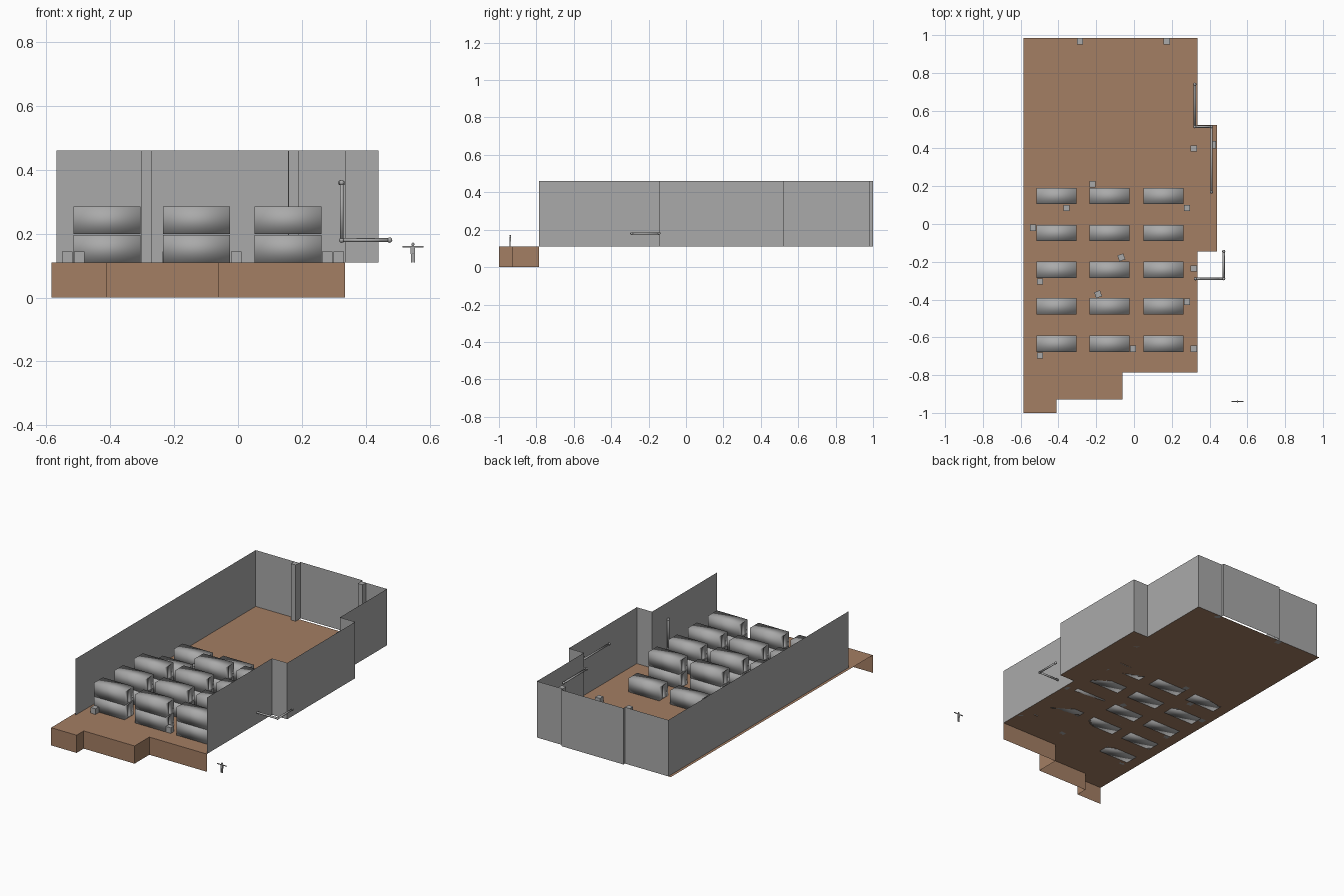
import bpy, bmesh
from math import radians
from mathutils import Matrix, Vector

cube = bpy.data.objects.get("Cube")
if cube:
    bpy.data.objects.remove(cube)

FLOOR, TOP = 0.11, 0.46


def material(name, rgb):
    m = bpy.data.materials.new(name)
    m.use_nodes = True
    m.diffuse_color = (*rgb, 1)
    m.node_tree.nodes["Principled BSDF"].inputs["Base Color"].default_value = (*rgb, 1)
    return m


BROWN = material("brown floor", (0.37, 0.21, 0.126))
GREY = material("plain grey", (0.4, 0.4, 0.4))


def finish(bm, name, mat, smooth=False):
    me = bpy.data.meshes.new(name)
    for f in bm.faces:
        f.smooth = smooth
    bm.to_mesh(me)
    bm.free()
    me.materials.append(mat)
    ob = bpy.data.objects.new(name, me)
    bpy.context.collection.objects.link(ob)
    return ob


def curtain(name, path, z0, z1, mat):
    """Thin upright sheet following a plan path."""
    bm = bmesh.new()
    low = [bm.verts.new((x, y, z0)) for x, y in path]
    high = [bm.verts.new((x, y, z1)) for x, y in path]
    for i in range(len(path) - 1):
        bm.faces.new((low[i], low[i + 1], high[i + 1], high[i]))
    return finish(bm, name, mat)


def box(name, centre, size, turn=0):
    bm = bmesh.new()
    m = (Matrix.Translation(centre) @ Matrix.Rotation(radians(turn), 4, 'Z')
         @ Matrix.Diagonal((*size, 1)))
    bmesh.ops.create_cube(bm, size=1, matrix=m)
    return finish(bm, name, GREY)


def pipe(name, points, radius):
    """Round tubes with ball joints at the corners."""
    bm = bmesh.new()
    pts = [Vector(p) for p in points]
    for a, b in zip(pts, pts[1:]):
        d = b - a
        m = Matrix.Translation((a + b) / 2) @ d.to_track_quat('Z', 'Y').to_matrix().to_4x4()
        bmesh.ops.create_cone(bm, cap_ends=True, segments=12, radius1=radius,
                              radius2=radius, depth=d.length, matrix=m)
    for p in pts:
        bmesh.ops.create_uvsphere(bm, u_segments=12, v_segments=8,
                                  radius=radius * 1.4, matrix=Matrix.Translation(p))
    return finish(bm, name, GREY, True)


# Floor sheet and the stepped skirt along its front edge
front = [(-0.585, -1), (-0.41, -1), (-0.41, -0.93), (-0.06, -0.93),
         (-0.06, -0.785), (0.335, -0.785)]
side = [(0.335, -0.145), (0.44, -0.145), (0.44, 0.523), (0.335, 0.523), (0.335, 0.985)]
bm = bmesh.new()
bm.faces.new([bm.verts.new((x, y, FLOOR)) for x, y in front + side + [(-0.585, 0.985)]])
finish(bm, "floor", BROWN)
curtain("front_skirt", front, 0, FLOOR, BROWN)

# Walls, open at the front, with a shallow recess at the back
back = [(0.157, 0.985), (0.157, 1), (-0.27, 1), (-0.27, 0.985),
        (-0.568, 0.985), (-0.568, -0.785)]
curtain("walls", front[-1:] + side + back, FLOOR, TOP, GREY)
for x in (-0.286, 0.174):
    box("back_pillar", (x, 0.968, (FLOOR + TOP) / 2), (0.033, 0.033, TOP - FLOOR))


# Storage units with a slot in each end, mostly stacked in pairs
def storage_unit(x, y, z):
    bm = bmesh.new()
    m = Matrix.Translation((x, y, z)) @ Matrix.Diagonal((0.21, 0.086, 0.086, 1))
    bmesh.ops.create_cube(bm, size=1, matrix=m)
    bm.normal_update()
    for f in [f for f in bm.faces if abs(f.normal.x) > 0.9]:
        n = f.normal.copy()
        bmesh.ops.inset_region(bm, faces=[f], thickness=0.008)
        for v in f.verts:
            v.co.y = y + (v.co.y - y) * 0.3
        slot = bmesh.ops.extrude_discrete_faces(bm, faces=[f])["faces"][0]
        for v in slot.verts:
            v.co -= n * 0.012
    finish(bm, "storage_unit", GREY, True)


for row, y in enumerate((0.148, -0.047, -0.242, -0.436, -0.634)):
    for col, x in enumerate((-0.41, -0.13, 0.156)):
        single = row == 0 or (row == 1 and col == 0)
        for level in range(1 if single else 2):
            storage_unit(x, y, FLOOR + 0.043 + level * 0.089)

# Small crates scattered over the floor: x, y, turn
crates = [(-0.22, 0.21, 0), (-0.357, 0.085, 0), (0.28, 0.085, 0), (0.316, 0.4, 0),
          (-0.535, -0.02, 0), (-0.067, -0.177, 20), (-0.498, -0.305, 0),
          (0.316, -0.235, 0), (-0.19, -0.372, 20), (0.28, -0.412, 0),
          (-0.005, -0.66, 0), (0.316, -0.66, 0), (-0.498, -0.696, 0)]
for x, y, turn in crates:
    box("crate", (x, y, FLOOR + 0.0175), (0.033, 0.033, 0.035), turn)

# Pipes along the right wall
pipe("outer_pipe", [(0.325, -0.29, 0.36), (0.325, -0.29, 0.18),
                    (0.475, -0.29, 0.18), (0.475, -0.145, 0.18)], 0.006)
pipe("inner_pipe", [(0.322, 0.74, 0.36), (0.322, 0.515, 0.36),
                    (0.41, 0.515, 0.36), (0.41, 0.17, 0.36)], 0.006)
box("pipe_valve", (0.425, 0.42, 0.36), (0.02, 0.04, 0.02))

# Small standing figure with arms held out
FX, FY = 0.548, -0.94
for s in (-1, 1):
    box("figure_leg", (FX + s * 0.004, FY, 0.124), (0.005, 0.006, 0.028))
    box("figure_arm", (FX + s * 0.02, FY, 0.159), (0.026, 0.004, 0.004))
box("figure_body", (FX, FY, 0.149), (0.014, 0.007, 0.024))
bm = bmesh.new()
bmesh.ops.create_uvsphere(bm, u_segments=10, v_segments=8, radius=0.005,
                          matrix=Matrix.Translation((FX, FY, 0.167)))
finish(bm, "figure_head", GREY, True)
